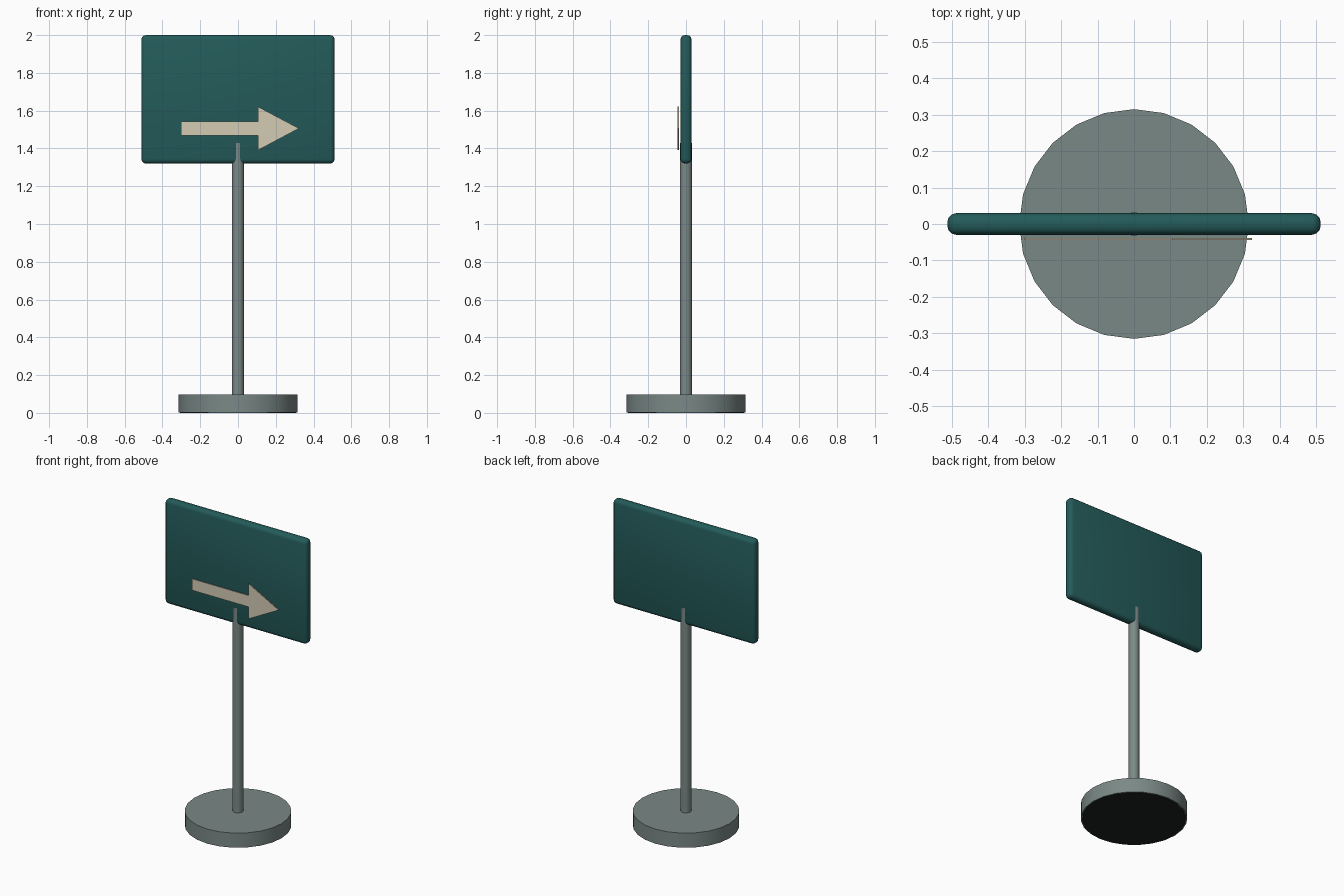
import bpy, bmesh, math

if "Cube" in bpy.data.objects:
    bpy.data.objects.remove(bpy.data.objects["Cube"])


def material(name, rgb):
    m = bpy.data.materials.new(name)
    m.diffuse_color = (*rgb, 1)
    m.use_nodes = True
    m.node_tree.nodes["Principled BSDF"].inputs["Base Color"].default_value = m.diffuse_color
    return m


GREY = material("grey_metal", (0.195, 0.25, 0.24))
TEAL = material("dark_teal", (0.017, 0.105, 0.102))
CREAM = material("cream", (0.65, 0.60, 0.45))
BLACK = material("black_rubber", (0.012, 0.014, 0.014))


def finish(ob, name, mat, smooth=True):
    ob.name = name
    ob.data.materials.append(mat)
    if smooth:
        bpy.ops.object.shade_smooth_by_angle(angle=math.radians(40))
    return ob


def cylinder(name, radius, z0, z1, sides, mat):
    bpy.ops.mesh.primitive_cylinder_add(vertices=sides, radius=radius, depth=z1 - z0,
                                        location=(0, 0, (z0 + z1) / 2))
    return finish(bpy.context.object, name, mat)


# Round foot with a dark pad underneath, and the pole
cylinder("base", 0.315, 0.002, 0.097, 24, GREY)
cylinder("base_pad", 0.308, 0.0, 0.004, 24, BLACK)
cylinder("pole", 0.032, 0.09, 1.43, 24, GREY)

# Sign panel with rounded edges
bpy.ops.mesh.primitive_cube_add(size=1, location=(0, 0, 1.66))
panel = bpy.context.object
panel.scale = (1.024, 0.059, 0.68)
bpy.ops.object.transform_apply(location=False, rotation=False, scale=True)
bevel = panel.modifiers.new("rounded_edges", 'BEVEL')
bevel.width = 0.024
bevel.segments = 3
bpy.ops.object.modifier_apply(modifier=bevel.name)
finish(panel, "sign_panel", TEAL)

# Arrow plate, just in front of the panel
upper = [(-0.302, 0.037), (0.106, 0.037), (0.106, 0.115), (0.323, 0.0)]
outline = upper + [(x, -z) for x, z in reversed(upper[:3])]
bm = bmesh.new()
face = bm.faces.new([bm.verts.new((x, -0.038, 1.506 + z)) for x, z in outline])
ext = bmesh.ops.extrude_face_region(bm, geom=[face])
bmesh.ops.translate(bm, vec=(0, -0.006, 0),
                    verts=[v for v in ext["geom"] if isinstance(v, bmesh.types.BMVert)])
bmesh.ops.recalc_face_normals(bm, faces=bm.faces)
mesh = bpy.data.meshes.new("arrow")
bm.to_mesh(mesh)
bm.free()
arrow = bpy.data.objects.new("arrow", mesh)
bpy.context.collection.objects.link(arrow)
finish(arrow, "arrow", CREAM, smooth=False)
